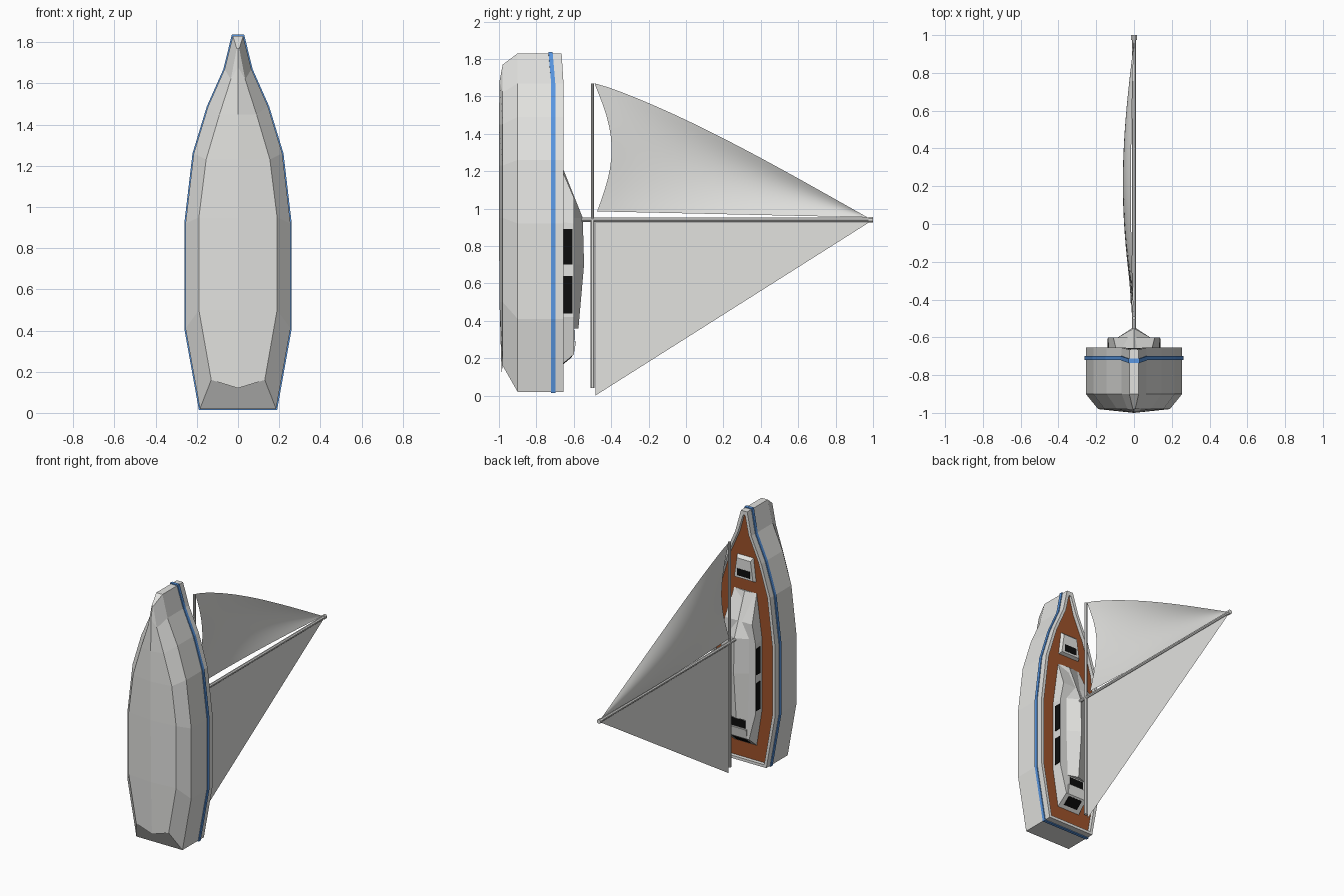
import bpy, bmesh, math
from mathutils import Vector

if "Cube" in bpy.data.objects:
    bpy.data.objects.remove(bpy.data.objects["Cube"])


def material(name, rgb):
    m = bpy.data.materials.new(name)
    m.diffuse_color = (*rgb, 1)
    m.use_nodes = True
    m.node_tree.nodes["Principled BSDF"].inputs["Base Color"].default_value = m.diffuse_color
    return m


WHITE = material("white paint", (0.76, 0.76, 0.74))
BLUE = material("blue trim", (0.10, 0.31, 0.76))
BROWN = material("brown deck", (0.34, 0.085, 0.024))
BLACK = material("black glass", (0.004, 0.004, 0.004))


def build(name, verts, faces, mat):
    me = bpy.data.meshes.new(name)
    me.from_pydata(verts, [], faces)
    bm = bmesh.new()
    bm.from_mesh(me)
    bmesh.ops.remove_doubles(bm, verts=bm.verts, dist=1e-5)
    bmesh.ops.recalc_face_normals(bm, faces=bm.faces)
    bm.to_mesh(me)
    bm.free()
    me.materials.append(mat)
    ob = bpy.data.objects.new(name, me)
    bpy.context.collection.objects.link(ob)
    return ob


def loop(half, y):
    """Closed ring from a half outline of (x, z); y is a number or one per point."""
    ys = y if isinstance(y, list) else [y] * len(half)
    right = [(x, yy, z) for (x, z), yy in zip(half, ys)]
    return right + [(-x, yy, z) for x, yy, z in reversed(right)]


def loft(name, rings, mat, cap_start=False, cap_end=False, close=False):
    n = len(rings[0])
    verts = [v for r in rings for v in r]
    faces = []
    pairs = len(rings) if close else len(rings) - 1
    for k in range(pairs):
        a, b = k * n, ((k + 1) % len(rings)) * n
        faces += [(a + i, a + (i + 1) % n, b + (i + 1) % n, b + i) for i in range(n)]
    if cap_start:
        faces.append(list(range(n)))
    if cap_end:
        faces.append([(len(rings) - 1) * n + i for i in range(n)])
    return build(name, verts, faces, mat)


def box(name, lo, hi, mat):
    half = [(lo[0], lo[2]), (hi[0], lo[2]), (hi[0], hi[2]), (lo[0], hi[2])]
    return loft(name, [[(x, y, z) for x, z in half] for y in (lo[1], hi[1])], mat, True, True)


def spar(name, a, b, r, mat, sides=8):
    a, b = Vector(a), Vector(b)
    q = (b - a).to_track_quat('Z', 'Y')
    ring = [q @ Vector((r * math.cos(t), r * math.sin(t), 0))
            for t in (math.tau * (i + 0.5) / sides for i in range(sides))]
    return loft(name, [[p + v for v in ring] for p in (a, b)], mat, True, True)


# Hull: rim, vertical sides, chine and shallow keel; the bow points up
outline = [(.185, .02), (.255, .41), (.255, .92), (.215, 1.26), (.145, 1.49), (.065, 1.67), (.025, 1.83)]
chine = [(.13, .16), (.19, .50), (.19, .95), (.155, 1.23), (.09, 1.45), (.035, 1.62), (.006, 1.77)]
keel = [(0, .12), (0, .50), (0, .95), (0, 1.23), (0, 1.45), (0, 1.68), (0, 1.77)]
inner = [(x - .022, z) for x, z in outline]
inner[0], inner[-1] = (.168, .04), (.008, 1.80)
rim_y = [-.655] * 6 + [-.665]
loft("hull", [loop(inner, -.69), loop(inner, rim_y), loop(outline, rim_y), loop(outline, -.90),
              loop(chine, -.98), loop(keel, [-.986, -.997, -1, -1, -1, -.997, -.98])], WHITE)
ring = loop(inner, -.682)
build("deck", ring, [list(range(len(ring)))], BROWN)

# Blue rubbing strip around the hull
outer = [(x + .006, z) for x, z in outline]
outer[0], outer[-1] = (.19, .014), (.03, 1.837)
low, high = [-.721] * 6 + [-.735], [-.699] * 6 + [-.713]
loft("rubbing_strip", [loop(outline, low), loop(outer, low), loop(outer, high), loop(outline, high)],
     BLUE, close=True)

# Cabin with sloping ends
base = [(.09, .15), (.133, .42), (.133, .93), (.09, 1.25)]
top = [(.085, .22), (.138, .42), (.138, .92), (.11, 1.06)]
loft("cabin", [loop(base, -.682), loop(top, -.60)], WHITE, cap_end=True)

# Raised ridge roof running down the front of the cabin
edge = [(.075, -.60, .36), (.085, -.60, .70), (.085, -.60, .95), (.075, -.68, 1.25)]
ridge = [(0, -.575, .36), (0, -.545, .70), (0, -.552, .95), (0, -.672, 1.25)]
v = edge + ridge + [(-x, y, z) for x, y, z in edge]
f = [(r + i, r + i + 1, r + i + 5, r + i + 4) for r in (0, 4) for i in range(3)]
build("cabin_roof", v, f + [(0, 4, 8), (3, 7, 11)], WHITE)

# Cabin windows, two each side
for s, side in ((1, "right"), (-1, "left")):
    for k, (z0, z1) in enumerate(((.44, .64), (.70, .89))):
        xs = sorted((s * .133, s * .141))
        box(f"window_{side}_{k}", (xs[0], -.654, z0), (xs[1], -.607, z1), BLACK)

# Companionway: roof opening, low coaming and door on the sloping aft face
box("roof_opening", (-.055, -.602, .295), (.055, -.596, .35), BLACK)
build("coaming", [(x, y, z) for x in (-.07, .07) for y, z in ((-.60, .22), (-.60, .29), (-.588, .29))],
      [(0, 1, 2), (3, 4, 5), (0, 1, 4, 3), (1, 2, 5, 4), (2, 0, 3, 5)], WHITE)
slope = Vector((0, .07, -.08)).normalized() * .004
door = [Vector(p) for p in ((-.055, -.662, .1675), (.055, -.662, .1675), (.055, -.61, .2115), (-.055, -.61, .2115))]
loft("door", [door, [p + slope for p in door]], BLACK, True, True)

# Fore hatch with its dark panel
loft("fore_hatch", [loop([(.085, 1.33), (.065, 1.50)], -.682), loop([(.075, 1.34), (.055, 1.48)], -.659)],
     WHITE, cap_end=True)
box("hatch_panel", (-.05, -.661, 1.355), (.05, -.657, 1.405), BLACK)

# Mast, mast cap and the two booms
spar("mast", (0, -.58, .94), (0, .985, .94), .012, WHITE)
spar("mast_cap", (0, .975, .94), (0, 1, .94), .016, WHITE)
spar("main_boom", (0, -.5, .04), (0, -.5, .94), .012, WHITE)
spar("jib_boom", (0, -.5, .94), (0, -.5, 1.67), .010, WHITE)

# Main sail, a flat triangle
build("main_sail", [(0, -.485, 0), (0, -.485, .93), (0, .985, .93)], [(0, 1, 2)], WHITE)

# Jib, curved between a hollow edge and the masthead
NU, NV = 12, 20
tip = Vector((0, .97, .953))
verts = []
for i in range(NU + 1):
    u = i / NU
    start = Vector((-.015 * (1 - u), -.475 - .015 * u + .085 * math.sin(math.pi * u), .985 + .685 * u))
    for j in range(NV + 1):
        t = j / NV
        p = start.lerp(tip, t)
        p.z += .045 * u * math.sin(math.pi * t ** .75)
        p.x -= .055 * (.3 + .7 * math.sin(math.pi * u)) * math.sin(math.pi * t ** .9)
        verts.append(p)
w = NV + 1
jib = build("jib_sail", verts, [(i * w + j, i * w + j + 1, (i + 1) * w + j + 1, (i + 1) * w + j)
                                for i in range(NU) for j in range(NV)], WHITE)
for p in jib.data.polygons:
    p.use_smooth = True
